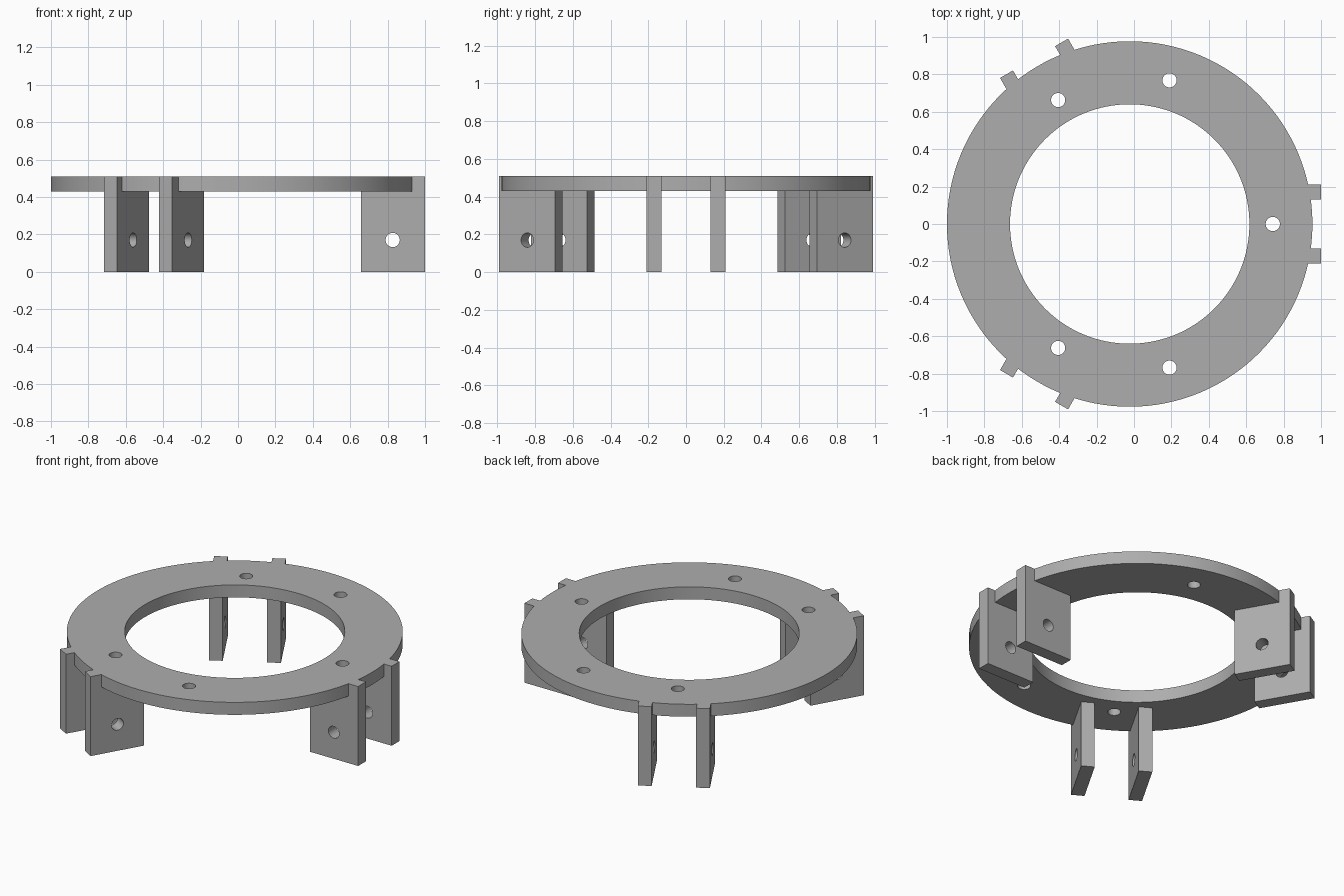
import bpy
import math
from mathutils import Matrix, Vector

cube = bpy.data.objects.get("Cube")
if cube:
    bpy.data.objects.remove(cube, do_unlink=True)

# Main dimensions
CENTRE_X = -0.023
OUTER_R, INNER_R = 0.977, 0.64
PLATE_BOTTOM, TOP = 0.43, 0.51
HOLE_R = 0.038
LEG_IN, LEG_OUT = 0.68, 1.023      # measured from the ring axis
LEG_Y, LEG_W = 0.17, 0.08

grey = bpy.data.materials.new("plain grey")
grey.use_nodes = True
colour = (0.42, 0.42, 0.42, 1)
grey.diffuse_color = colour
grey.node_tree.nodes["Principled BSDF"].inputs["Base Color"].default_value = colour


def cylinder(name, radius, depth, location, rotation=(0, 0, 0), sides=32):
    bpy.ops.mesh.primitive_cylinder_add(vertices=sides, radius=radius, depth=depth,
                                        location=location, rotation=rotation)
    bpy.context.object.name = name
    return bpy.context.object


def combine(target, tool, operation):
    """Apply one boolean to the target and discard the tool."""
    bpy.context.view_layer.update()
    mod = target.modifiers.new(operation.lower(), "BOOLEAN")
    mod.operation, mod.object, mod.solver = operation, tool, "EXACT"
    bpy.context.view_layer.objects.active = target
    bpy.ops.object.modifier_apply(modifier=mod.name)
    bpy.data.objects.remove(tool, do_unlink=True)


# Flat ring plate
mid_z = (PLATE_BOTTOM + TOP) / 2
ring = cylinder("mounting_ring", OUTER_R, TOP - PLATE_BOTTOM, (CENTRE_X, 0, mid_z), sides=128)
combine(ring, cylinder("bore", INNER_R, 1, (CENTRE_X, 0, mid_z), sides=128), "DIFFERENCE")

# Three pairs of pierced legs, slotted into the rim
for step in range(3):
    turn = Matrix.Translation((CENTRE_X, 0, 0)) @ Matrix.Rotation(step * math.tau / 3, 4, "Z")
    for side in (-1, 1):
        bpy.ops.mesh.primitive_cube_add(size=1)
        leg = bpy.context.object
        leg.name = "leg"
        leg.matrix_world = (turn
                            @ Matrix.Translation(((LEG_IN + LEG_OUT) / 2, side * LEG_Y, TOP / 2))
                            @ Matrix.Diagonal((LEG_OUT - LEG_IN, LEG_W, TOP, 1)))
        pin = cylinder("pin_hole", HOLE_R, 0.2, (0, 0, 0))
        pin.matrix_world = (turn @ Matrix.Translation((0.85, side * LEG_Y, 0.17))
                            @ Matrix.Rotation(math.pi / 2, 4, "X"))
        combine(leg, pin, "DIFFERENCE")
        combine(ring, leg, "UNION")

# Five screw holes through the plate
screws = [turn_point for turn_point in
          (Matrix.Rotation(i * math.tau / 3, 3, "Z") @ Vector((0.765, 0, 0)) for i in range(3))]
screws += [Vector((0.213, side * 0.768, 0)) for side in (-1, 1)]
for spot in screws:
    drill = cylinder("screw_hole", HOLE_R, 0.2, (CENTRE_X + spot.x, spot.y, mid_z))
    combine(ring, drill, "DIFFERENCE")

# Finish
ring.data.materials.clear()
ring.data.materials.append(grey)
for face in ring.data.polygons:
    face.material_index = 0
bpy.ops.object.select_all(action="DESELECT")
ring.select_set(True)
bpy.context.view_layer.objects.active = ring
bpy.ops.object.shade_smooth_by_angle(angle=math.radians(30))
